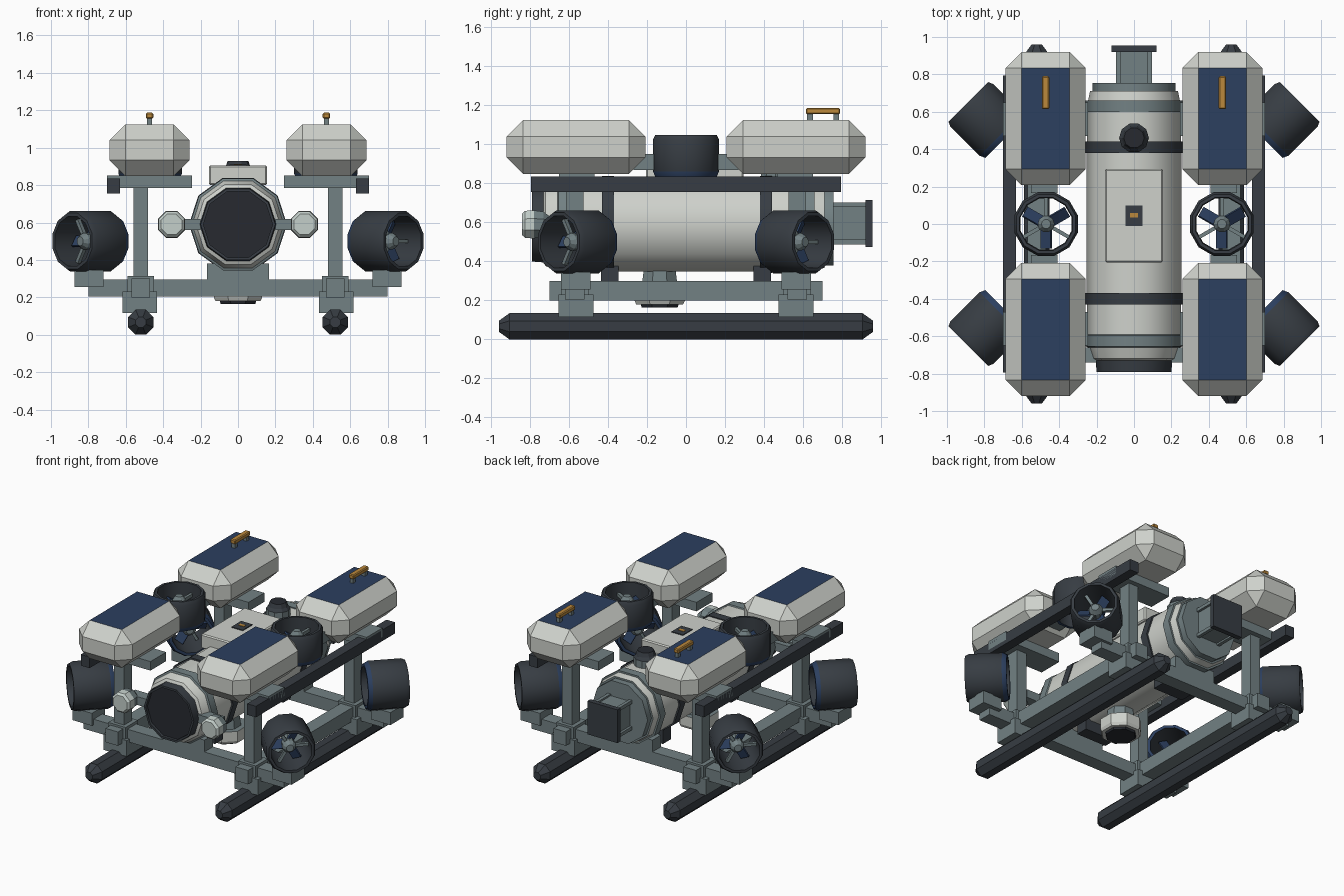
import bpy, bmesh, math
from mathutils import Matrix, Vector

cube = bpy.data.objects.get("Cube")
if cube:
    bpy.data.objects.remove(cube)


def material(name, r, g, b):
    m = bpy.data.materials.new(name)
    m.use_nodes = True
    m.diffuse_color = (r, g, b, 1)
    m.node_tree.nodes["Principled BSDF"].inputs["Base Color"].default_value = (r, g, b, 1)
    return m


WHITE = material("off white paint", 0.62, 0.64, 0.6)
GREY = material("blue grey metal", 0.17, 0.22, 0.23)
DARK = material("dark rubber", 0.038, 0.046, 0.056)
BLACK = material("black glass", 0.02, 0.023, 0.03)
NAVY = material("navy paint", 0.025, 0.05, 0.115)
ORANGE = material("orange paint", 0.5, 0.25, 0.045)
LAMP = material("lamp glass", 0.55, 0.62, 0.59)

SIDES = (-1, 1)
CORNERS = [(sx, sy) for sx in SIDES for sy in SIDES]
ALONG_Y = Matrix.Rotation(-math.pi / 2, 4, 'X')


def finish(name, bm, mats, matrix, smooth=False):
    bmesh.ops.recalc_face_normals(bm, faces=bm.faces)
    me = bpy.data.meshes.new(name)
    bm.to_mesh(me)
    bm.free()
    for m in mats:
        me.materials.append(m)
    if smooth:
        me.shade_smooth()
        me.set_sharp_from_angle(angle=math.radians(38))
    ob = bpy.data.objects.new(name, me)
    ob.matrix_world = matrix
    bpy.context.collection.objects.link(ob)
    return ob


def box(name, x, y, z, mat, bevel=0, matrix=Matrix(), top=None):
    """Box from (low, high) ranges; an optional second material covers the top face."""
    bm = bmesh.new()
    bmesh.ops.create_cube(bm, size=1)
    for v in bm.verts:
        v.co = [(lo + hi) / 2 + c * (hi - lo) for c, (lo, hi) in zip(v.co, (x, y, z))]
    if bevel:
        bmesh.ops.bevel(bm, geom=bm.edges[:], offset=bevel, segments=1, affect='EDGES')
    bm.normal_update()
    if top:
        for f in bm.faces:
            f.material_index = int(f.normal.z > 0.9)
    return finish(name, bm, [mat, top] if top else [mat], matrix)


def span(s, a, b):
    """Range a..b mirrored to side s."""
    return tuple(sorted((s * a, s * b)))


def around(c, half):
    return (c - half, c + half)


def lathe(name, profile, sides, matrix, closed=False, smooth=False, turn=0):
    """Spin (height, radius, material) points round local z; material covers the span to the next point."""
    bm = bmesh.new()
    mats = list(dict.fromkeys(p[2] for p in profile))
    rings = []
    for h, r, _ in profile:
        angles = [(i + turn) * math.tau / sides for i in range(sides)]
        rings.append([bm.verts.new((r * math.cos(a), r * math.sin(a), h)) for a in angles])
    pairs = list(zip(rings, rings[1:]))
    if closed:
        pairs.append((rings[-1], rings[0]))
    else:
        bm.faces.new(rings[0]).material_index = mats.index(profile[0][2])
        bm.faces.new(rings[-1]).material_index = mats.index(profile[-1][2])
    for (a, b), p in zip(pairs, profile):
        for i in range(sides):
            j = (i + 1) % sides
            bm.faces.new((a[i], a[j], b[j], b[i])).material_index = mats.index(p[2])
    return finish(name, bm, mats, matrix, smooth)


def thruster(name, matrix, r, half):
    """Duct opening along local +z, with a navy rim at the inner end."""
    wall = [(half, r - 0.012, DARK), (half - 0.025, r, DARK), (0.03 - half, r, NAVY),
            (-half, r - 0.015, NAVY), (-half, r - 0.035, DARK), (half, r - 0.03, DARK)]
    lathe(name + "_duct", wall, 12, matrix, closed=True, smooth=True, turn=0.5)
    lathe(name + "_hub", [(-0.07, 0.025, GREY), (-0.05, 0.045, GREY), (0.05, 0.045, GREY),
                          (0.08, 0.025, GREY)], 10, matrix)
    for i in range(3):
        spin = matrix @ Matrix.Rotation(math.tau * i / 3 + math.pi / 2, 4, 'Z')
        box(name + "_strut", (0.03, r - 0.02), around(0, 0.01), around(0.03, 0.012), GREY, matrix=spin)
        pitch = spin @ Matrix.Rotation(math.pi / 3, 4, 'Z') @ Matrix.Rotation(0.6, 4, 'X')
        box(name + "_blade", (0.03, r - 0.045), around(0, 0.033), around(0, 0.006), NAVY, matrix=pitch)


# Pressure hull with bands, front window and rear flange
hull = [(-0.77, 0.17, BLACK), (-0.77, 0.185, DARK), (-0.79, 0.185, DARK), (-0.79, 0.2, DARK),
        (-0.73, 0.205, WHITE), (-0.72, 0.225, WHITE), (-0.66, 0.245, GREY), (-0.655, 0.258, GREY),
        (-0.595, 0.258, GREY), (-0.59, 0.25, WHITE), (-0.43, 0.25, DARK), (-0.43, 0.262, DARK),
        (-0.37, 0.262, DARK), (-0.37, 0.255, WHITE), (0.38, 0.255, DARK), (0.38, 0.262, DARK),
        (0.44, 0.262, DARK), (0.44, 0.25, WHITE), (0.6, 0.25, GREY), (0.6, 0.258, GREY),
        (0.66, 0.258, GREY), (0.66, 0.245, WHITE), (0.71, 0.235, GREY), (0.71, 0.222, GREY),
        (0.755, 0.222, GREY)]
lathe("hull", hull, 10, Matrix.Translation((0, 0, 0.59)) @ ALONG_Y, smooth=True)

# Hatch with its badge
box("hatch", (-0.155, 0.155), (-0.205, 0.295), (0.8, 0.905), WHITE, bevel=0.008)
box("hatch_badge", (-0.045, 0.045), (-0.01, 0.1), (0.904, 0.911), DARK)
box("hatch_mark", (-0.022, 0.022), (0.035, 0.058), (0.91, 0.914), ORANGE)

# Top camera dome
lathe("top_camera", [(0.8, 0.08, GREY), (0.88, 0.08, DARK), (0.9, 0.065, DARK), (0.93, 0.055, BLACK)],
      10, Matrix.Translation((0, 0.46, 0)))

# Rear bracket and plate
box("rear_bracket", (-0.08, 0.08), (0.74, 0.93), (0.5, 0.69), GREY)
for sx in SIDES:
    for z in (0.5, 0.69):
        box("rear_rail", around(sx * 0.085, 0.012), (0.74, 0.93), around(z, 0.012), GREY)
box("rear_plate", (-0.12, 0.12), (0.92, 0.955), (0.475, 0.715), DARK)

# Downward sensor
lathe("belly_sensor", [(0.165, 0.1, BLACK), (0.18, 0.105, WHITE), (0.18, 0.13, WHITE), (0.2, 0.14, WHITE),
                       (0.27, 0.14, GREY), (0.27, 0.1, GREY), (0.38, 0.085, GREY)],
      8, Matrix.Translation((0, -0.135, 0)), turn=0.5)

# Hull saddles and lower cross bars
for sy in SIDES:
    box("cross_bar", (-0.8, 0.8), around(sy * 0.57, 0.05), (0.205, 0.295), GREY)
    box("hull_saddle", (-0.165, 0.165), around(sy * 0.57, 0.05), (0.28, 0.38), GREY)
    box("ring_foot", (-0.12, 0.12), around(sy * 0.39, 0.045), (0.27, 0.38), DARK)

for sx in SIDES:
    # Skids
    lathe("skid", [(-0.96, 0.03, DARK), (-0.905, 0.073, DARK), (0.905, 0.073, DARK), (0.96, 0.03, DARK)],
          8, Matrix.Translation((sx * 0.52, 0, 0.0675)) @ ALONG_Y, turn=0.5)

    # Long rails
    box("lower_rail", around(sx * 0.52, 0.05), (-0.7, 0.7), (0.2, 0.3), GREY)
    box("upper_rail", span(sx, 0.63, 0.7), (-0.795, 0.795), (0.755, 0.835), DARK)

    # Headlamps
    lathe("headlamp", [(-0.84, 0.06, LAMP), (-0.825, 0.075, LAMP), (-0.78, 0.078, GREY), (-0.73, 0.07, GREY),
                       (-0.7, 0.045, GREY)],
          8, Matrix.Translation((sx * 0.355, 0, 0.59)) @ ALONG_Y, turn=0.5)
    box("lamp_arm", span(sx, 0.2, 0.36), (-0.74, -0.66), (0.56, 0.62), GREY)

    # Vertical thrusters
    thruster("vertical_thruster", Matrix.Translation((sx * 0.47, 0, 0.94)), 0.176, 0.108)

    # Lifting handles on the rear floats
    box("handle_grip", around(sx * 0.473, 0.02), (0.615, 0.79), (1.155, 1.187), ORANGE, bevel=0.006)
    for y in (0.635, 0.77):
        box("handle_post", around(sx * 0.473, 0.013), around(y, 0.015), (1.11, 1.16), GREY)

for sx, sy in CORNERS:
    # Buoyancy floats with painted tops
    box("float", around(sx * 0.473, 0.213), span(sy, 0.208, 0.92), (0.848, 1.125), WHITE, bevel=0.085, top=NAVY)
    box("float_beam", span(sx, 0.245, 0.7), span(sy, 0.47, 0.65), (0.785, 0.85), GREY)

    # Posts, skid clamps and brackets
    box("post", around(sx * 0.52, 0.04), around(sy * 0.57, 0.045), (0.29, 0.79), GREY)
    box("skid_clamp", around(sx * 0.525, 0.093), around(sy * 0.565, 0.09), (0.115, 0.23), GREY)
    box("post_foot", around(sx * 0.52, 0.07), around(sy * 0.57, 0.07), (0.22, 0.315), GREY)
    box("thruster_mount", span(sx, 0.72, 0.875), around(sy * 0.565, 0.075), (0.255, 0.345), GREY)
    box("vertical_mount", around(sx * 0.48, 0.07), span(sy, 0.165, 0.27), (0.87, 0.95), GREY)

    # Corner thrusters facing outward on the diagonals
    facing = Vector((sx, sy, 0)).to_2d()
    place = Matrix.Translation((sx * 0.788, sy * 0.555, 0.5))
    turn = Matrix.Rotation(math.atan2(facing.y, facing.x), 4, 'Z') @ Matrix.Rotation(math.pi / 2, 4, 'Y')
    thruster("corner_thruster", place @ turn, 0.167, 0.138)
